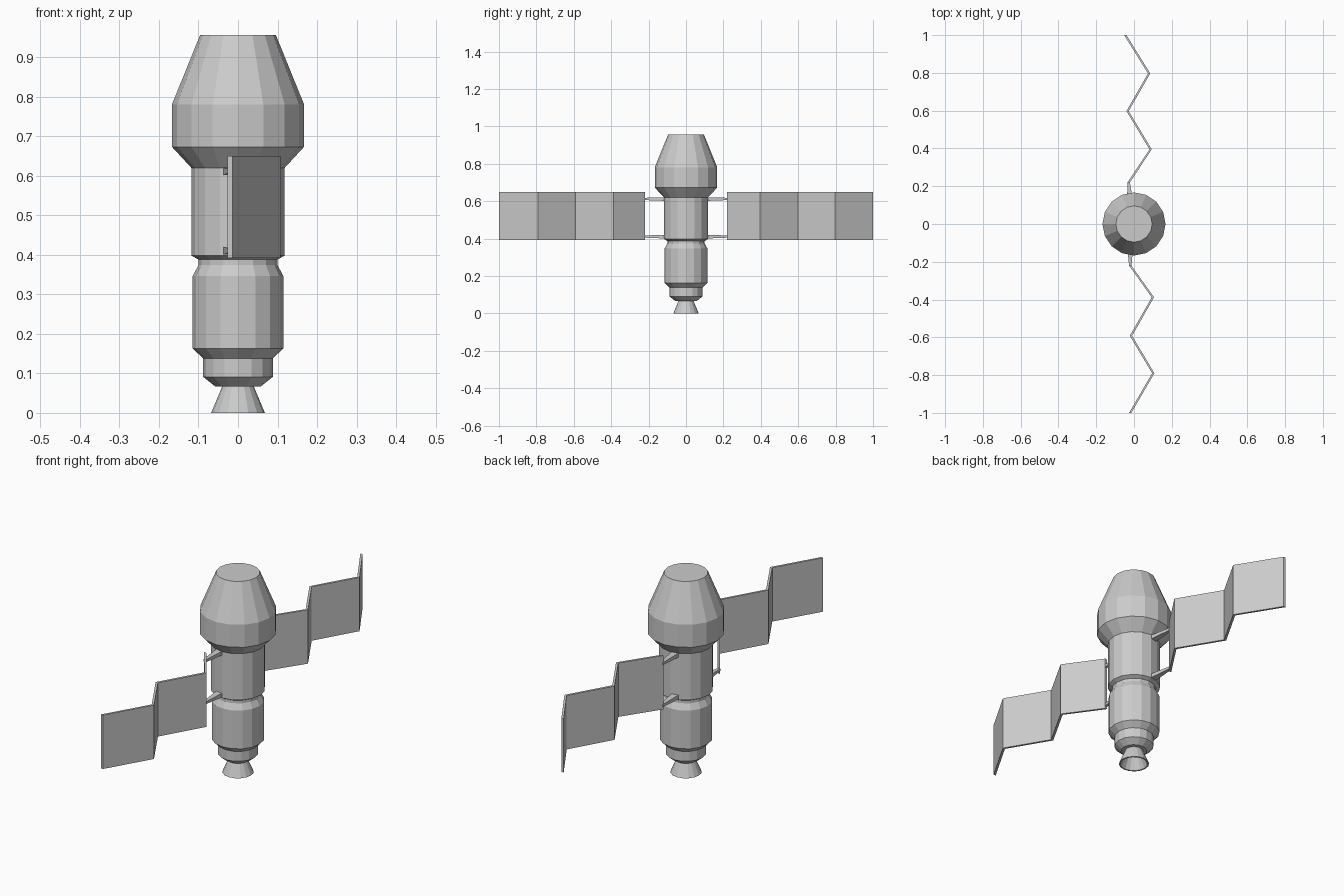
import bpy, bmesh, math

if "Cube" in bpy.data.objects:
    bpy.data.objects.remove(bpy.data.objects["Cube"])

SIDES = 16


def make_object(name, bm):
    bmesh.ops.recalc_face_normals(bm, faces=bm.faces[:])
    mesh = bpy.data.meshes.new(name)
    bm.to_mesh(mesh)
    bm.free()
    obj = bpy.data.objects.new(name, mesh)
    bpy.context.collection.objects.link(obj)
    return obj


def lathe(name, profile):
    """Closed low-poly turned body from (radius, z) rings, capped at both ends."""
    bm = bmesh.new()
    rings = [[bm.verts.new((r * math.cos(k * math.tau / SIDES),
                            r * math.sin(k * math.tau / SIDES), z))
              for k in range(SIDES)] for r, z in profile]
    for a, b in zip(rings, rings[1:]):
        for k in range(SIDES):
            n = (k + 1) % SIDES
            bm.faces.new((a[k], a[n], b[n], b[k]))
    bm.faces.new(rings[0])
    bm.faces.new(rings[-1])
    return make_object(name, bm)


def loft(name, sections):
    """Solid through a row of four-cornered sections."""
    bm = bmesh.new()
    rows = [[bm.verts.new(p) for p in s] for s in sections]
    for a, b in zip(rows, rows[1:]):
        for k in range(4):
            n = (k + 1) % 4
            bm.faces.new((a[k], a[n], b[n], b[k]))
    bm.faces.new(rows[0])
    bm.faces.new(rows[-1])
    return make_object(name, bm)


def section(x, y, half_x, z0, z1):
    return [(x - half_x, y, z0), (x + half_x, y, z0),
            (x + half_x, y, z1), (x - half_x, y, z1)]


# Hollow engine bell: outside up, rim, inside up
lathe("engine_nozzle", [(0.04, 0.075), (0.04, 0.067), (0.068, 0.0),
                        (0.061, 0.0), (0.034, 0.062)])

# Stacked hull modules
lathe("engine_collar", [(0.058, 0.067), (0.088, 0.091), (0.088, 0.138)])
lathe("service_module", [(0.088, 0.138), (0.115, 0.163), (0.115, 0.346),
                         (0.1, 0.374), (0.1, 0.388)])
lathe("middle_module", [(0.1, 0.388), (0.118, 0.398), (0.118, 0.62)])
lathe("crew_capsule", [(0.118, 0.62), (0.167, 0.673), (0.167, 0.781),
                       (0.096, 0.956)])

# Folded solar wings, slightly different fold on each side: (x, y) hinge lines
wings = {
    "back": [(-0.028, 0.22), (0.088, 0.395), (-0.034, 0.598),
             (0.08, 0.797), (-0.046, 1.0)],
    "front": [(-0.02, -0.22), (0.1, -0.388), (-0.016, -0.592),
              (0.102, -0.79), (-0.02, -1.0)],
}
for side, hinges in wings.items():
    loft(side + "_solar_wing",
         [section(x, y, 0.006, 0.392, 0.65) for x, y in hinges])

    # Tapered struts holding the wing
    sign = 1 if side == "back" else -1
    x, y = hinges[0]
    for level, z in (("lower", 0.411), ("upper", 0.612)):
        loft(f"{side}_{level}_strut",
             [section(-0.02, sign * 0.1, 0.018, z - 0.011, z + 0.009),
              section(x, y + sign * 0.003, 0.006, z - 0.006, z + 0.006)])
